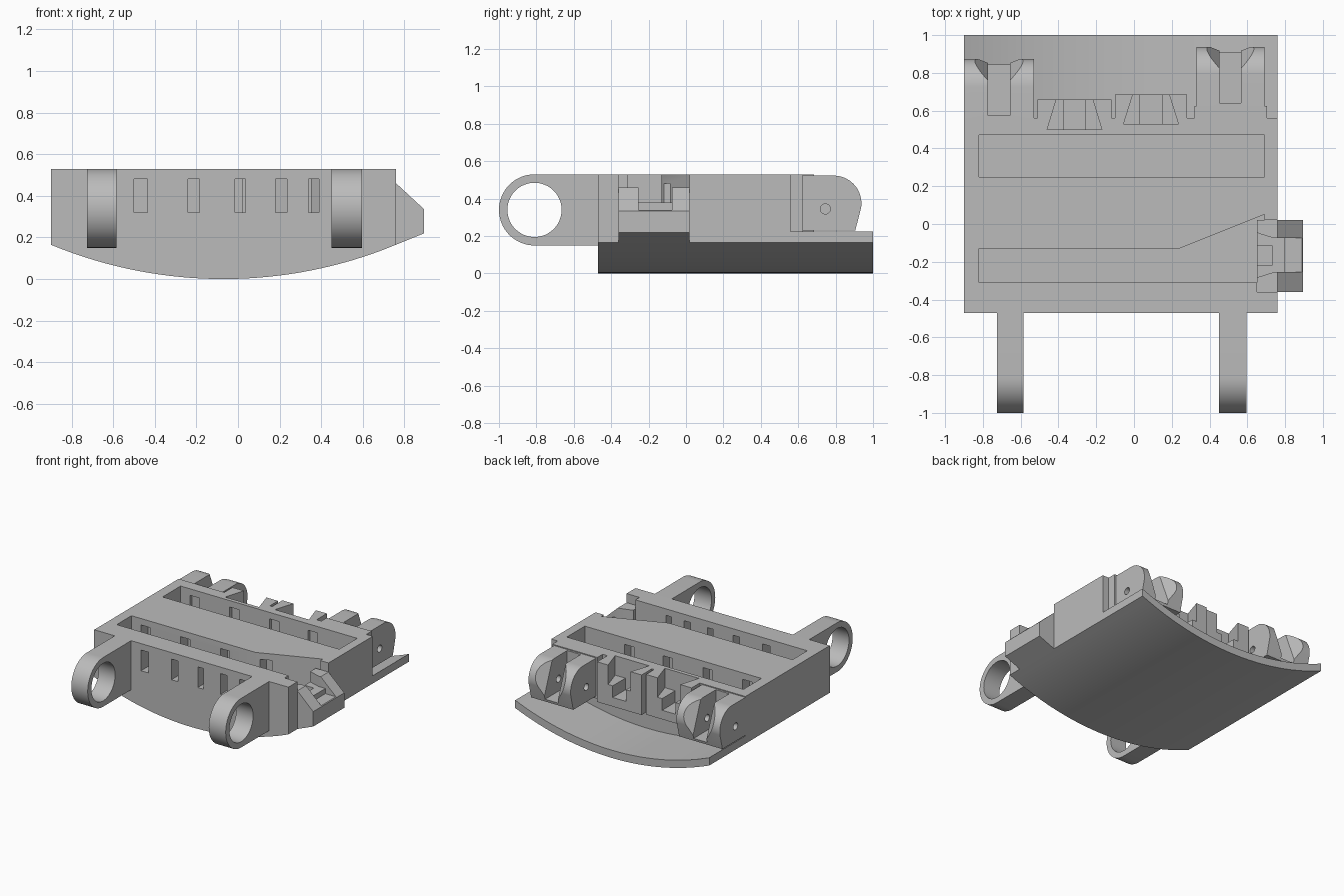
import bpy, bmesh
from math import sin, cos, pi, radians

old = bpy.data.objects.get("Cube")
if old:
    bpy.data.objects.remove(old, do_unlink=True)

grey = bpy.data.materials.new("mid grey")
grey.use_nodes = True
grey.diffuse_color = (0.5, 0.5, 0.5, 1)
grey.node_tree.nodes["Principled BSDF"].inputs["Base Color"].default_value = (0.5, 0.5, 0.5, 1)
parts = []


def prism(name, pts, axis, a, b, shear=0.0):
    """Extrude a 2D outline along an axis from a to b; shear slides the far end in the second coordinate."""
    place = {"x": lambda p, t: (t, p[0], p[1]),
             "y": lambda p, t: (p[0], t, p[1]),
             "z": lambda p, t: (p[0], p[1], t)}[axis]
    bm = bmesh.new()
    near = [bm.verts.new(place(p, a)) for p in pts]
    far = [bm.verts.new(place((p[0], p[1] + shear), b)) for p in pts]
    bm.faces.new(near)
    bm.faces.new(far)
    n = len(pts)
    for i in range(n):
        j = (i + 1) % n
        bm.faces.new((near[i], near[j], far[j], far[i]))
    bmesh.ops.recalc_face_normals(bm, faces=bm.faces)
    mesh = bpy.data.meshes.new(name)
    bm.to_mesh(mesh)
    bm.free()
    ob = bpy.data.objects.new(name, mesh)
    bpy.context.collection.objects.link(ob)
    mesh.materials.append(grey)
    return ob


def part(*args):
    ob = prism(*args)
    parts.append(ob)
    return ob


def rect(u0, u1, v0, v1):
    return [(u0, v0), (u1, v0), (u1, v1), (u0, v1)]


def box(name, x0, x1, y0, y1, z0, z1):
    return prism(name, rect(x0, x1, y0, y1), "z", z0, z1)


def arc(cu, cv, r, start, end, n):
    return [(cu + r * cos(radians(start + (end - start) * i / n)),
             cv + r * sin(radians(start + (end - start) * i / n))) for i in range(n + 1)]


def cut(cutter, *targets):
    """Subtract a cutter from every target, then throw it away."""
    for ob in targets:
        mod = ob.modifiers.new("cut", "BOOLEAN")
        mod.operation = "DIFFERENCE"
        mod.solver = "EXACT"
        mod.object = cutter
        bpy.context.view_layer.objects.active = ob
        bpy.ops.object.modifier_apply(modifier=mod.name)
    bpy.data.objects.remove(cutter, do_unlink=True)


TOP = 0.53
LEFT, RIGHT = -0.9, 0.76

# Curved underside shared by body and rear lip
MID, HALF, RISE = (LEFT + RIGHT) / 2, (RIGHT - LEFT) / 2, 0.165
R = (HALF ** 2 + RISE ** 2) / (2 * RISE)
N = 32
under = []
for i in range(N + 1):
    x = LEFT + (RIGHT - LEFT) * i / N
    under.append((x, R - (R * R - (x - MID) ** 2) ** 0.5))

body = part("body", under + [(RIGHT, TOP), (LEFT, TOP)], "y", -0.47, 0.56)
part("rear_lip", under + [(x, z + 0.06) for x, z in reversed(under)], "y", 0.55, 1.0)

# Long open channels in the top
FLOOR = 0.28
cut(box("rear_channel", -0.82, 0.69, 0.25, 0.47, FLOOR, 0.6), body)
channel = [(-0.82, -0.31), (0.69, -0.31), (0.69, 0.05), (0.24, -0.13), (-0.82, -0.13)]
cut(prism("front_channel", channel, "z", FLOOR, 0.6), body)
cut(box("side_opening", 0.65, 0.8, -0.36, 0.02, 0.25, 0.6), body)

# Small windows in the walls
W0, W1 = 0.32, 0.48
for x0, x1 in ((-0.5, -0.435), (-0.24, -0.185), (-0.015, 0.035), (0.18, 0.235), (0.34, 0.39)):
    cut(box("front_window", x0, x1, -0.5, -0.28, W0, W1), body)
for x in (-0.7, -0.36, -0.02, 0.31):
    for y0, y1 in ((-0.16, -0.04), (0.17, 0.28), (0.44, 0.495)):
        cut(box("inner_window", x - 0.04, x + 0.04, y0, y1, W0, W1), body)

# Front hinge rings
for side, x0, x1 in (("right", -0.725, -0.585), ("left", 0.45, 0.595)):
    outline = [(-0.46, TOP)] + arc(-0.81, 0.34, 0.19, 90, 270, 32) + [(-0.46, 0.15)]
    ring = part(side + "_hinge_ring", outline, "x", x0, x1)
    cut(prism("bore", arc(-0.81, 0.34, 0.145, 0, 352.5, 47), "x", x0 - 0.1, x1 + 0.1), ring)

# Side latch block with a dovetail pocket
latch_side = [(0.65, 0.2), (0.76, 0.165), (0.895, 0.22), (0.895, 0.335), (0.76, 0.46), (0.65, 0.46)]
latch = part("side_latch", latch_side, "y", -0.36, 0.02)
half_pocket = [(0.6, 0.145), (0.66, 0.115), (0.74, 0.09), (0.85, 0.09)]
pocket = [(x, -0.165 - w) for x, w in half_pocket] + [(x, -0.165 + w) for x, w in reversed(half_pocket)]
cut(prism("pocket", pocket, "z", 0.38, 0.6), latch)
cut(box("mouth", 0.8, 0.95, -0.255, -0.075, 0.34, 0.6), latch)
cut(box("latch_slot", 0.51, 0.73, -0.22, -0.115, 0.3, 0.6), latch)

# Rear clasp blocks with dovetail slots, narrow toward the back
for side, x0, x1, y_in, y_out in (("right", -0.51, -0.12, 0.5, 0.66), ("left", -0.1, 0.28, 0.53, 0.685)):
    c = (x0 + x1) / 2
    clasp = prism(side + "_clasp", rect(x0, x1, 0.55, y_out), "z", 0.22, TOP)
    parts.append(clasp)
    tail = [(c - 0.145, y_in), (c + 0.145, y_in), (c + 0.093, y_out + 0.01), (c - 0.093, y_out + 0.01)]
    cut(prism("dovetail", tail, "z", 0.38, 0.6), clasp, body)
    cut(box("lower_slot", c - 0.057, c + 0.057, y_in, 0.75, 0.29, 0.6), clasp, body)

# Rear forked knuckles: rounded ears, flared gap and a pin hole
for side, x0, x1, shift in (("right", -0.9, -0.53, -0.065), ("left", 0.33, 0.69, 0.0)):
    c = (x0 + x1) / 2
    y = shift + 0.79
    outline = [(0.55, 0.23), (y + 0.115, 0.23)] + arc(y, 0.375, 0.148, -10, 90, 20) + [(0.55, 0.523)]
    knuckle = part(side + "_knuckle", outline, "x", x0, x1)
    g, h = 0.0575, (x1 - x0) / 2
    cut(box("gap", c - g, c + g, y - 0.15, 1.2, 0.25, 0.6), knuckle)
    flare = [(c - g, y + 0.15), (c + g, y + 0.15), (c + h, y + 0.275), (c + h, y + 0.5),
             (c - h, y + 0.5), (c - h, y + 0.275)]
    cut(prism("flare", flare, "z", 0.22, 0.53, -0.12), knuckle)
    cut(prism("pin_hole", arc(y - 0.045, 0.345, 0.027, 0, 345, 23), "x", x0 - 0.1, x1 + 0.1), knuckle)

# Step behind the left knuckle
part("knuckle_base", rect(0.32, 0.705, 0.55, 0.625), "z", 0.21, TOP)

# Smooth round surfaces, keep hard edges
bpy.ops.object.select_all(action="DESELECT")
for ob in parts:
    ob.select_set(True)
bpy.context.view_layer.objects.active = body
bpy.ops.object.shade_smooth_by_angle(angle=radians(30))
